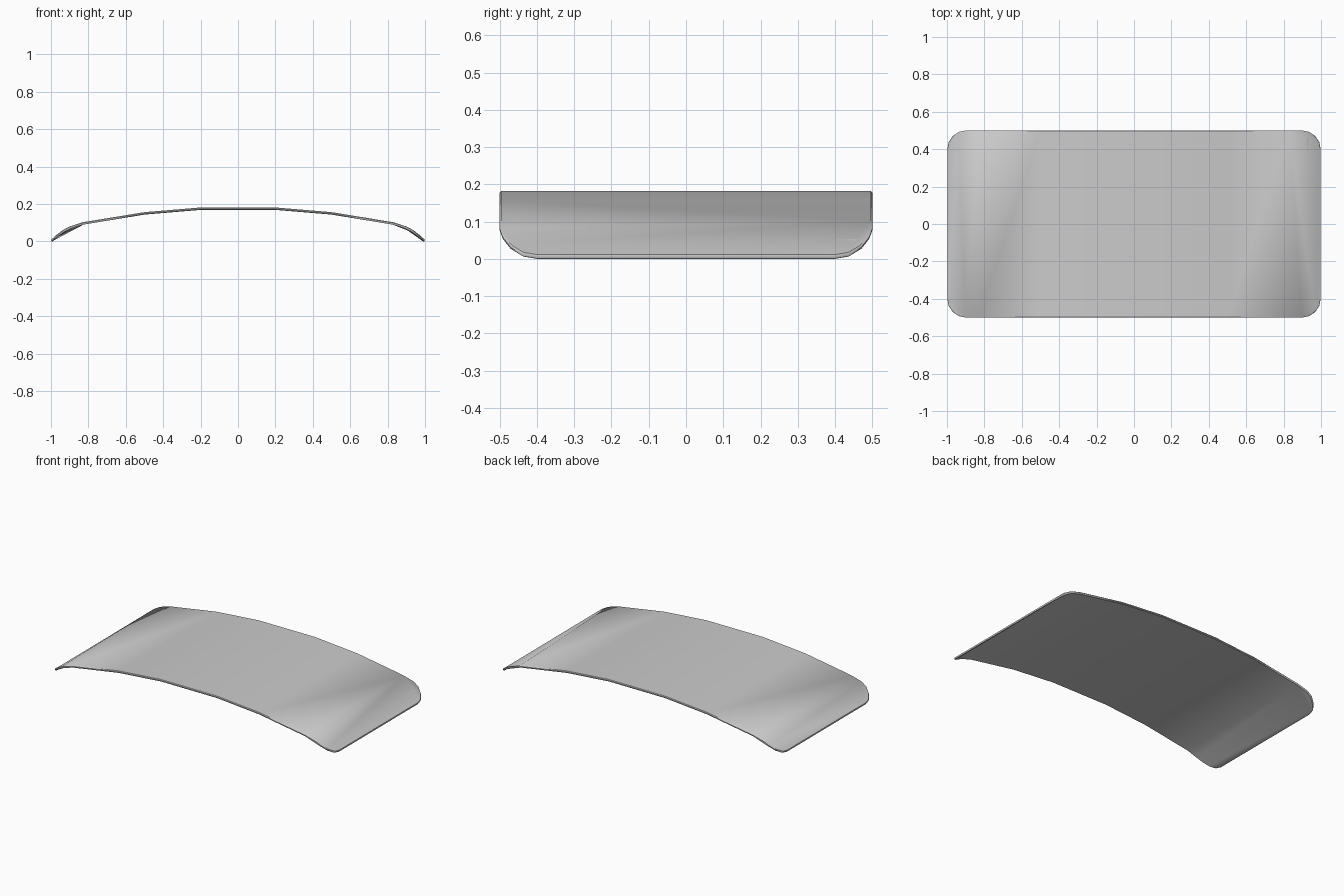
import bpy, bmesh, math

if "Cube" in bpy.data.objects:
    bpy.data.objects.remove(bpy.data.objects["Cube"])

THICK = 0.013
# arched top profile: (x, z) for the right half
half = [(0.2, 0.183), (0.5, 0.158), (0.83, 0.104)]
profile = [(-x, z) for x, z in reversed(half)] + half

# rounded corner: angle steps with the height at each step
R = 0.1
heights = [0.085, 0.064, 0.036, 0.016, 0.010]
corner = []
for i, z in enumerate(heights):
    a = math.radians(90 - 90 * i / (len(heights) - 1))
    corner.append((0.9 + R * math.cos(a), 0.4 + R * math.sin(a), z))

bm = bmesh.new()
# arched middle strips
rows = [[bm.verts.new((x, y, z)) for y in (-0.5, 0.5)] for x, z in profile]
for a, b in zip(rows, rows[1:]):
    bm.faces.new((a[0], b[0], b[1], a[1]))
# rounded end flaps
for row, s in ((rows[0], -1), (rows[-1], 1)):
    back = [bm.verts.new((s * x, y, z)) for x, y, z in corner]
    front = [bm.verts.new((s * x, -y, z)) for x, y, z in corner]
    bm.faces.new([row[0]] + front + back[::-1] + [row[1]])
bmesh.ops.recalc_face_normals(bm, faces=bm.faces)
if sum(f.normal.z for f in bm.faces) < 0:
    bmesh.ops.reverse_faces(bm, faces=bm.faces)
mesh = bpy.data.meshes.new("curved_panel")
bm.to_mesh(mesh)
bm.free()
panel = bpy.data.objects.new("curved_panel", mesh)
bpy.context.collection.objects.link(panel)

# sheet thickness with softened rim
solid = panel.modifiers.new("thickness", 'SOLIDIFY')
solid.thickness = THICK
solid.offset = -1
bevel = panel.modifiers.new("rim", 'BEVEL')
bevel.width = 0.004
bevel.segments = 1
bevel.limit_method = 'ANGLE'
bevel.angle_limit = math.radians(50)

bpy.context.view_layer.objects.active = panel
panel.select_set(True)
bpy.ops.object.modifier_apply(modifier="thickness")
bpy.ops.object.modifier_apply(modifier="rim")
bpy.ops.object.shade_smooth_by_angle(angle=math.radians(40))
# rest on the ground
low = min(v.co.z for v in panel.data.vertices)
for v in panel.data.vertices:
    v.co.z -= low
